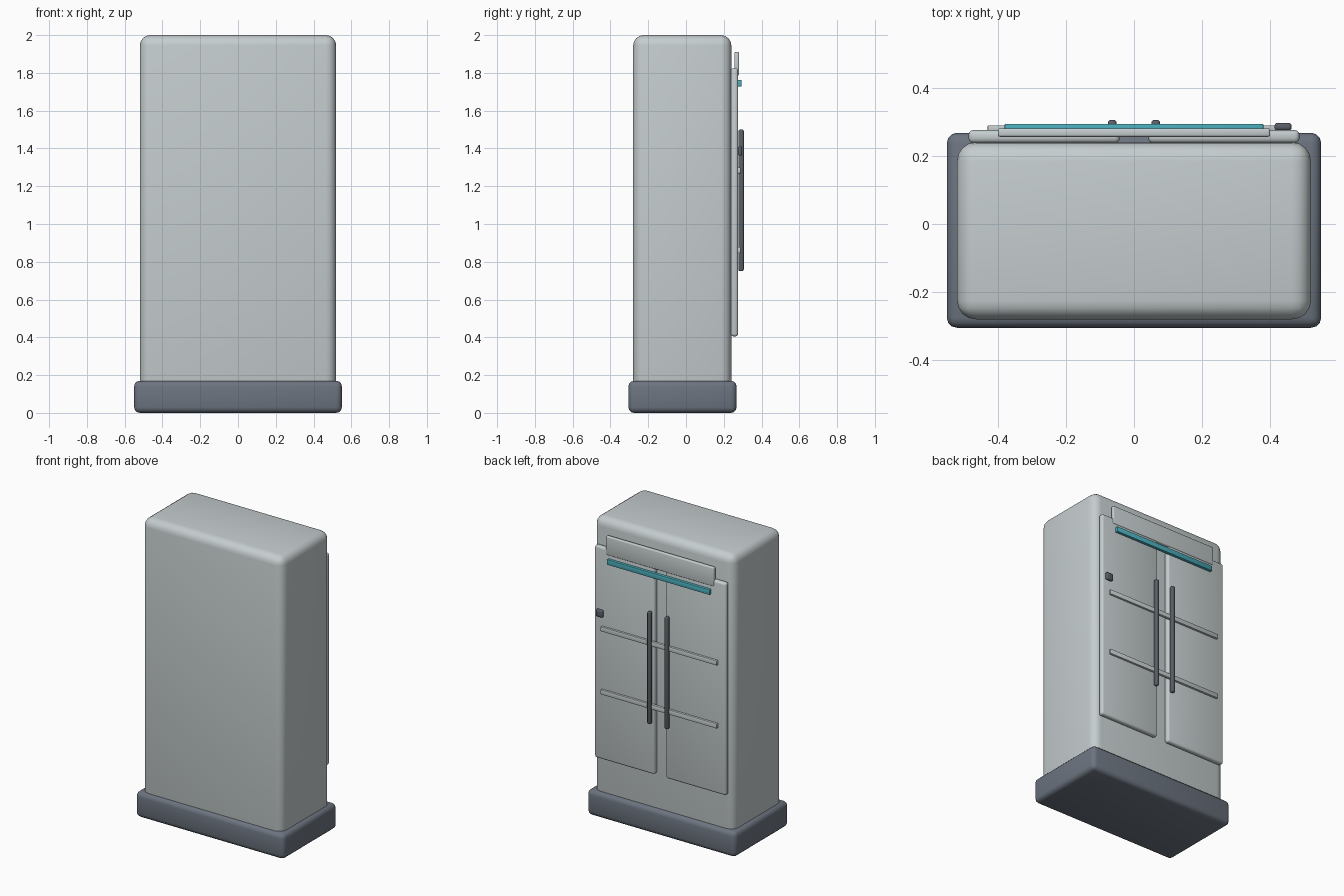
import bpy

if "Cube" in bpy.data.objects:
    bpy.data.objects.remove(bpy.data.objects["Cube"])


def material(name, rgb):
    m = bpy.data.materials.new(name)
    m.diffuse_color = (*rgb, 1)
    m.use_nodes = True
    m.node_tree.nodes["Principled BSDF"].inputs["Base Color"].default_value = m.diffuse_color
    return m


ENAMEL = material("pale grey enamel", (0.56, 0.61, 0.62))
PLINTH = material("slate grey", (0.15, 0.175, 0.215))
DARK = material("dark handle grey", (0.10, 0.115, 0.135))
TEAL = material("teal trim", (0.07, 0.42, 0.50))


def box(name, x, y, z, mat, bevel, segments=3):
    """Rounded box spanning the given (min, max) ranges."""
    spans = (x, y, z)
    bpy.ops.mesh.primitive_cube_add(size=1, location=[(a + b) / 2 for a, b in spans])
    ob = bpy.context.object
    ob.name = name
    ob.scale = [b - a for a, b in spans]
    bpy.ops.object.transform_apply(location=False, rotation=False, scale=True)
    mod = ob.modifiers.new("rounded edges", 'BEVEL')
    mod.width = bevel
    mod.segments = segments
    bpy.ops.object.modifier_apply(modifier=mod.name)
    ob.data.materials.append(mat)
    bpy.ops.object.shade_smooth_by_angle()
    return ob


# Cabinet shell and plinth
box("cabinet_body", (-0.52, 0.52), (-0.28, 0.24), (0.10, 2.0), ENAMEL, 0.055, 4)
box("plinth", (-0.55, 0.55), (-0.305, 0.268), (0, 0.17), PLINTH, 0.03)

# Pair of doors with upright bar handles
for side, s in (("left", -1), ("right", 1)):
    box(side + "_door", sorted((s * 0.042, s * 0.486)), (0.238, 0.276), (0.405, 1.825), ENAMEL, 0.014)
    box(side + "_handle", sorted((s * 0.051, s * 0.077)), (0.278, 0.306), (0.75, 1.50), DARK, 0.009)

# Horizontal rails across the doors
for name, z in (("lower_rail", 0.862), ("upper_rail", 1.284)):
    box(name, (-0.43, 0.43), (0.271, 0.290), (z - 0.016, z + 0.016), ENAMEL, 0.003, 2)

# Header panel, accent strip and lock
box("header_panel", (-0.40, 0.40), (0.256, 0.281), (1.785, 1.91), ENAMEL, 0.007)
box("accent_strip", (-0.38, 0.38), (0.272, 0.294), (1.728, 1.763), TEAL, 0.003, 2)
box("door_lock", (0.413, 0.463), (0.275, 0.297), (1.362, 1.41), DARK, 0.008)
